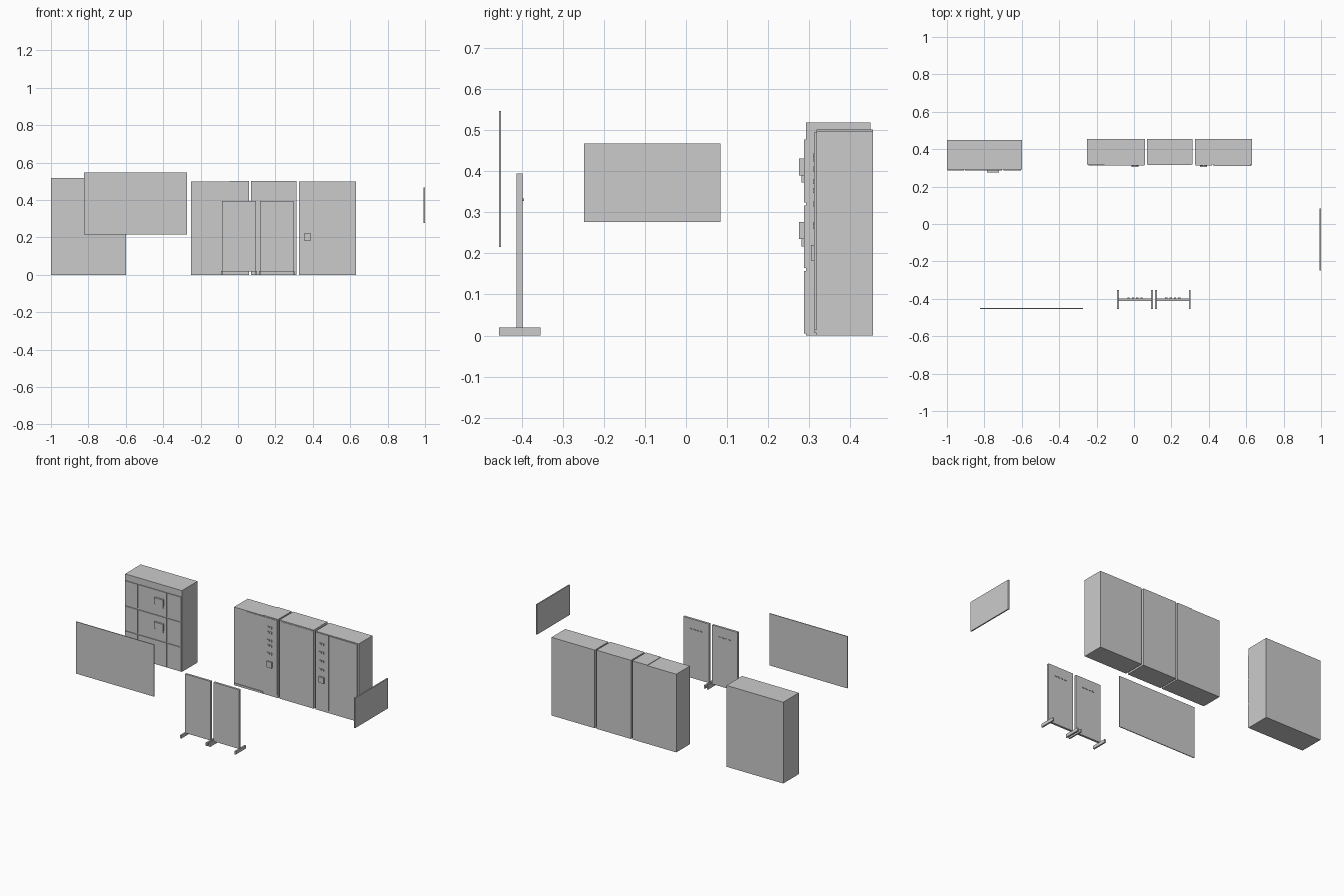
import bpy
import bmesh

grey = bpy.data.materials.new("light_grey")
grey.diffuse_color = (0.6, 0.6, 0.6, 1)


def boxes(name, spans):
    """One object made of boxes given as (x0, x1, y0, y1, z0, z1)."""
    bm = bmesh.new()
    for x0, x1, y0, y1, z0, z1 in spans:
        vs = bmesh.ops.create_cube(bm, size=1)["verts"]
        for v in vs:
            v.co.x = x1 if v.co.x > 0 else x0
            v.co.y = y1 if v.co.y > 0 else y0
            v.co.z = z1 if v.co.z > 0 else z0
    mesh = bpy.data.meshes.new(name)
    bm.to_mesh(mesh)
    bm.free()
    mesh.materials.append(grey)
    obj = bpy.data.objects.new(name, mesh)
    bpy.context.collection.objects.link(obj)
    return obj


# Tall switchgear cabinet with a three by three grid of front panels
boxes("switchgear_body", [(-1, -0.6, 0.292, 0.449, 0, 0.518)])
columns = [(-0.997, -0.91), (-0.904, -0.705), (-0.699, -0.603)]
rows = [(0.005, 0.157), (0.165, 0.316), (0.324, 0.477)]
boxes("switchgear_panels", [(x0, x1, 0.287, 0.292, z0, z1)
                            for x0, x1 in columns for z0, z1 in rows])

# Breaker handles on the two upper middle panels
for i, z in enumerate((0.235, 0.39)):
    boxes(f"breaker_{i + 1}", [(-0.785, -0.722, 0.275, 0.287, z, z + 0.041),
                               (-0.78, -0.727, 0.281, 0.287, z - 0.018, z)])

# Row of three control cabinets
boxes("control_cabinet_left", [(-0.25, -0.045, 0.317, 0.455, 0, 0.498),
                               (-0.045, 0.06, 0.317, 0.455, 0, 0.501)])
boxes("control_cabinet_middle", [(0.07, 0.312, 0.317, 0.455, 0, 0.501)])
boxes("control_cabinet_right", [(0.325, 0.63, 0.317, 0.455, 0, 0.498)])

# Doors and bottom strips
boxes("left_door", [(-0.16, 0.055, 0.314, 0.317, 0.018, 0.494)])
boxes("middle_door", [(0.075, 0.307, 0.315, 0.317, 0.018, 0.494)])
boxes("right_doors", [(0.33, 0.418, 0.314, 0.317, 0.015, 0.494),
                      (0.424, 0.622, 0.311, 0.317, 0.015, 0.494)])
boxes("bottom_strips", [(-0.243, -0.045, 0.313, 0.317, 0.006, 0.015),
                        (0.43, 0.628, 0.313, 0.317, 0.006, 0.015)])

# Indicator lamps and square handle on the left and right cabinets
for side, x, heights in (("left", 0.005, (0.437, 0.405, 0.353, 0.32, 0.27)),
                         ("right", 0.372, (0.43, 0.375, 0.32, 0.265))):
    boxes(side + "_lamps", [(x + dx - 0.006, x + dx + 0.006, 0.309, 0.315,
                             z - 0.006, z + 0.006)
                            for z in heights for dx in (-0.01, 0.01)])
    boxes(side + "_handle", [(x - 0.018, x + 0.018, 0.304, 0.315, 0.183, 0.221)])

# Two free-standing boards on feet, with small labels on the back
for name, x in (("left", -0.085), ("right", 0.117)):
    boxes(name + "_stand_board", [(x, x + 0.18, -0.412, -0.398, 0.018, 0.394)])
    boxes(name + "_stand_feet", [(fx - 0.005, fx + 0.005, -0.455, -0.354, 0, 0.02)
                                 for fx in (x, x + 0.181)])
    boxes(name + "_stand_labels", [(x + 0.05 + i * 0.023, x + 0.062 + i * 0.023,
                                    -0.398, -0.394, 0.327, 0.333) for i in range(4)])

# Hanging wall boards
boxes("front_wall_board", [(-0.823, -0.272, -0.455, -0.45, 0.215, 0.546)])
boxes("side_wall_board", [(0.992, 1.0, -0.248, 0.084, 0.276, 0.467)])
